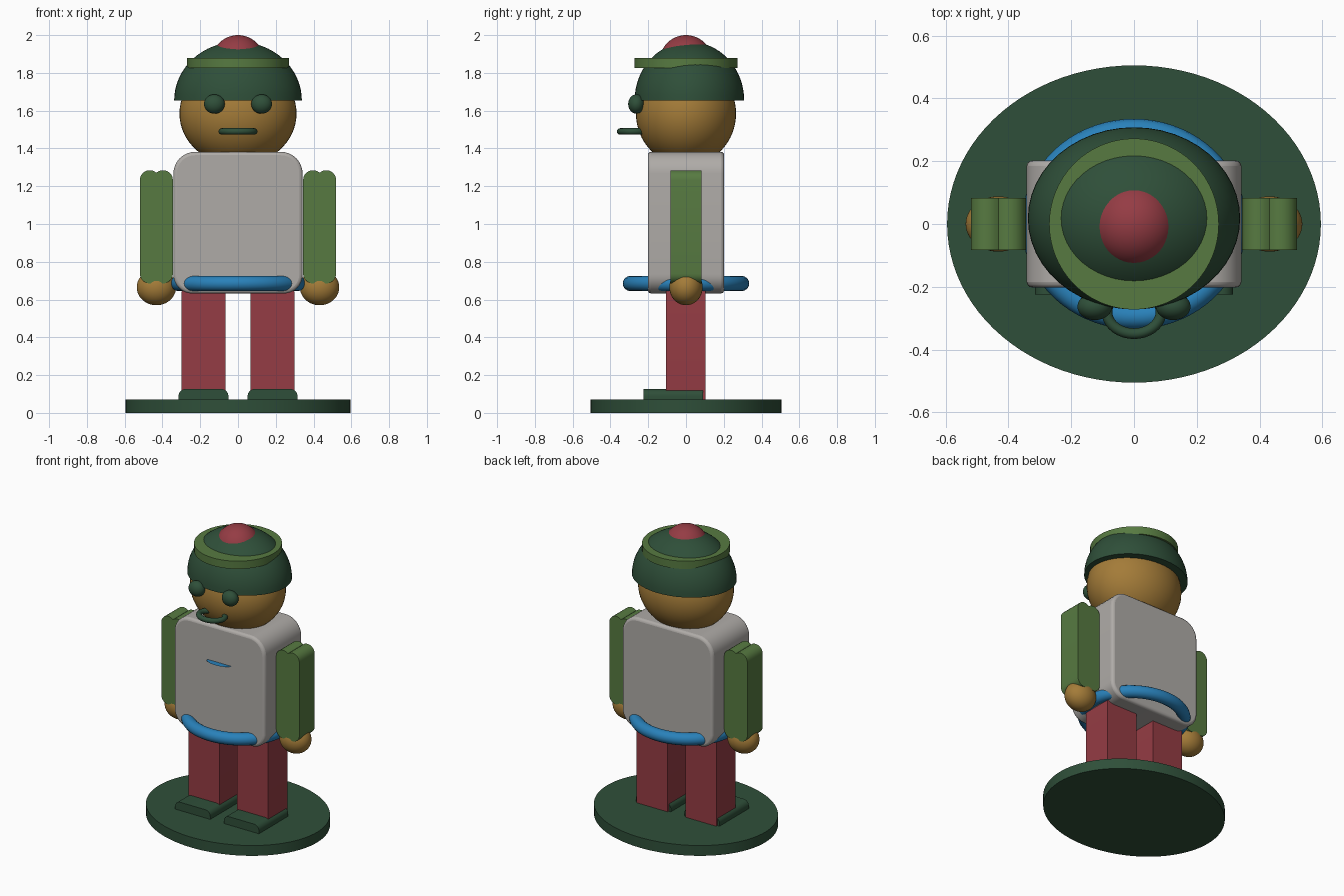
import bpy, bmesh, math

if "Cube" in bpy.data.objects:
    bpy.data.objects.remove(bpy.data.objects["Cube"])


def material(name, rgb):
    m = bpy.data.materials.new(name)
    m.diffuse_color = (*rgb, 1)
    m.use_nodes = True
    m.node_tree.nodes["Principled BSDF"].inputs["Base Color"].default_value = m.diffuse_color
    return m


DARK = material("dark green", (0.028, 0.078, 0.041))
LEAF = material("leaf green", (0.095, 0.195, 0.053))
RED = material("brick red", (0.30, 0.045, 0.058))
TAN = material("tan", (0.37, 0.20, 0.040))
BLUE = material("blue", (0.022, 0.22, 0.49))
GREY = material("warm grey", (0.43, 0.41, 0.39))


def finish(name, bm, mat, bevel=0):
    """Turn a bmesh into a named, coloured, smooth-shaded object."""
    bmesh.ops.recalc_face_normals(bm, faces=bm.faces)
    me = bpy.data.meshes.new(name)
    bm.to_mesh(me)
    bm.free()
    ob = bpy.data.objects.new(name, me)
    bpy.context.collection.objects.link(ob)
    me.materials.append(mat)
    bpy.ops.object.select_all(action='DESELECT')
    ob.select_set(True)
    bpy.context.view_layer.objects.active = ob
    bpy.ops.object.shade_smooth_by_angle(angle=math.radians(35))
    if bevel:
        mod = ob.modifiers.new("edge", 'BEVEL')
        mod.width, mod.segments, mod.limit_method = bevel, 3, 'ANGLE'
        mod.angle_limit = math.radians(50)
    return ob


def place(bm, center, scale):
    bmesh.ops.scale(bm, vec=scale, verts=bm.verts)
    bmesh.ops.translate(bm, vec=center, verts=bm.verts)


def ball(name, center, radii, mat, dome=False):
    bm = bmesh.new()
    bmesh.ops.create_uvsphere(bm, u_segments=48, v_segments=32, radius=1)
    if dome:  # keep the upper half and cap it
        cut = bmesh.ops.bisect_plane(bm, geom=bm.verts[:] + bm.edges[:] + bm.faces[:],
                                     plane_co=(0, 0, 0), plane_no=(0, 0, 1), clear_inner=True)
        bmesh.ops.holes_fill(bm, edges=[e for e in bm.edges if e.is_boundary])
    place(bm, center, radii)
    return finish(name, bm, mat)


def disc(name, rx, ry, z0, z1, mat):
    bm = bmesh.new()
    bmesh.ops.create_cone(bm, cap_ends=True, segments=96, radius1=1, radius2=1, depth=1)
    place(bm, (0, 0, (z0 + z1) / 2), (rx, ry, z1 - z0))
    return finish(name, bm, mat)


def ring(name, center, rx, ry, tx, tz, mat, nu=72, nv=16):
    """Elliptical ring with a tube of half-width tx and half-height tz."""
    bm = bmesh.new()
    rows = []
    for i in range(nu):
        a = math.tau * i / nu
        row = []
        for j in range(nv):
            b = math.tau * j / nv
            k = tx * math.cos(b)
            row.append(bm.verts.new(((rx + k) * math.cos(a), (ry + k) * math.sin(a), tz * math.sin(b))))
        rows.append(row)
    for i in range(nu):
        p, q = rows[i], rows[(i + 1) % nu]
        for j in range(nv):
            n = (j + 1) % nv
            bm.faces.new((p[j], q[j], q[n], p[n]))
    place(bm, center, (1, 1, 1))
    return finish(name, bm, mat)


def prism(name, outline, cx, y0, y1, mat, bevel=0):
    """Extrude an x-z outline from y0 to y1."""
    bm = bmesh.new()
    f = bm.faces.new([bm.verts.new((cx + x, y0, z)) for x, z in outline])
    new = bmesh.ops.extrude_face_region(bm, geom=[f])["geom"]
    bmesh.ops.translate(bm, vec=(0, y1 - y0, 0), verts=[v for v in new if isinstance(v, bmesh.types.BMVert)])
    return finish(name, bm, mat, bevel)


def arc(cx, cz, r, a0, a1, n=8):
    return [(cx + r * math.cos(math.radians(a0 + (a1 - a0) * i / n)),
             cz + r * math.sin(math.radians(a0 + (a1 - a0) * i / n))) for i in range(n + 1)]


def rounded(w, z0, z1, r, rb):
    """Rounded rectangle of half-width w: top radius r, bottom radius rb."""
    return (arc(w - r, z1 - r, r, 0, 90) + arc(r - w, z1 - r, r, 90, 180)
            + arc(rb - w, z0 + rb, rb, 180, 270) + arc(w - rb, z0 + rb, rb, 270, 360))


def double_lobed(z0, z1, o=0.035, r=0.0525):
    """Upright strip whose ends each have two round lobes."""
    m = math.degrees(math.acos(-o / r))
    return (arc(o, z1 - r, r, 0, m) + arc(-o, z1 - r, r, 180 - m, 180)[1:]
            + arc(-o, z0 + r, r, 180, 180 + m) + arc(o, z0 + r, r, 360 - m, 360)[1:])


# Stand
disc("stand", 0.595, 0.505, 0, 0.07, DARK)

# Limbs, one set per side
for side, s in (("right", -1), ("left", 1)):
    prism(side + "_shoe", rounded(0.132, 0.05, 0.126, 0.037, 0.02), s * 0.183, -0.225, 0.09, DARK)
    prism(side + "_leg", rounded(0.117, 0.065, 0.655, 0.02, 0.01), s * 0.183, -0.105, 0.102, RED)
    prism(side + "_arm", double_lobed(0.685, 1.285), s * 0.432, -0.082, 0.082, LEAF)
    ball(side + "_hand", (s * 0.432, 0, 0.665), (0.104, 0.088, 0.095), TAN)
    ball(side + "_eye", (s * 0.125, -0.263, 1.635), (0.055, 0.043, 0.051), DARK)

# Torso and belt
prism("torso", rounded(0.342, 0.632, 1.382, 0.115, 0.10), 0, -0.202, 0.202, GREY, 0.018)
ring("belt", (0, 0, 0.685), 0.318, 0.295, 0.04, 0.04, BLUE)

# Thin chest flap: a flat crescent sticking out of the chest
bm = bmesh.new()
bm.faces.new([bm.verts.new((0.09 * math.cos(math.pi * i / 20), -0.2 - 0.045 * math.sin(math.pi * i / 20), 1.14))
              for i in range(21)])
bm.faces[:][0].normal_flip() if hasattr(bm.faces, "ensure_lookup_table") else None
finish("chest_flap", bm, BLUE)

# Head and mouth
ball("head", (0, 0, 1.585), (0.31, 0.265, 0.275), TAN)
ring("mouth", (0, -0.28, 1.49), 0.086, 0.069, 0.017, 0.017, DARK)

# Hat
ball("hat", (0, 0.018, 1.655), (0.338, 0.29, 0.31), DARK, dome=True)
disc("hat_band", 0.27, 0.272, 1.827, 1.88, LEAF)
ball("hat_button", (0, 0, 1.86), (0.14, 0.14, 0.14), RED)
